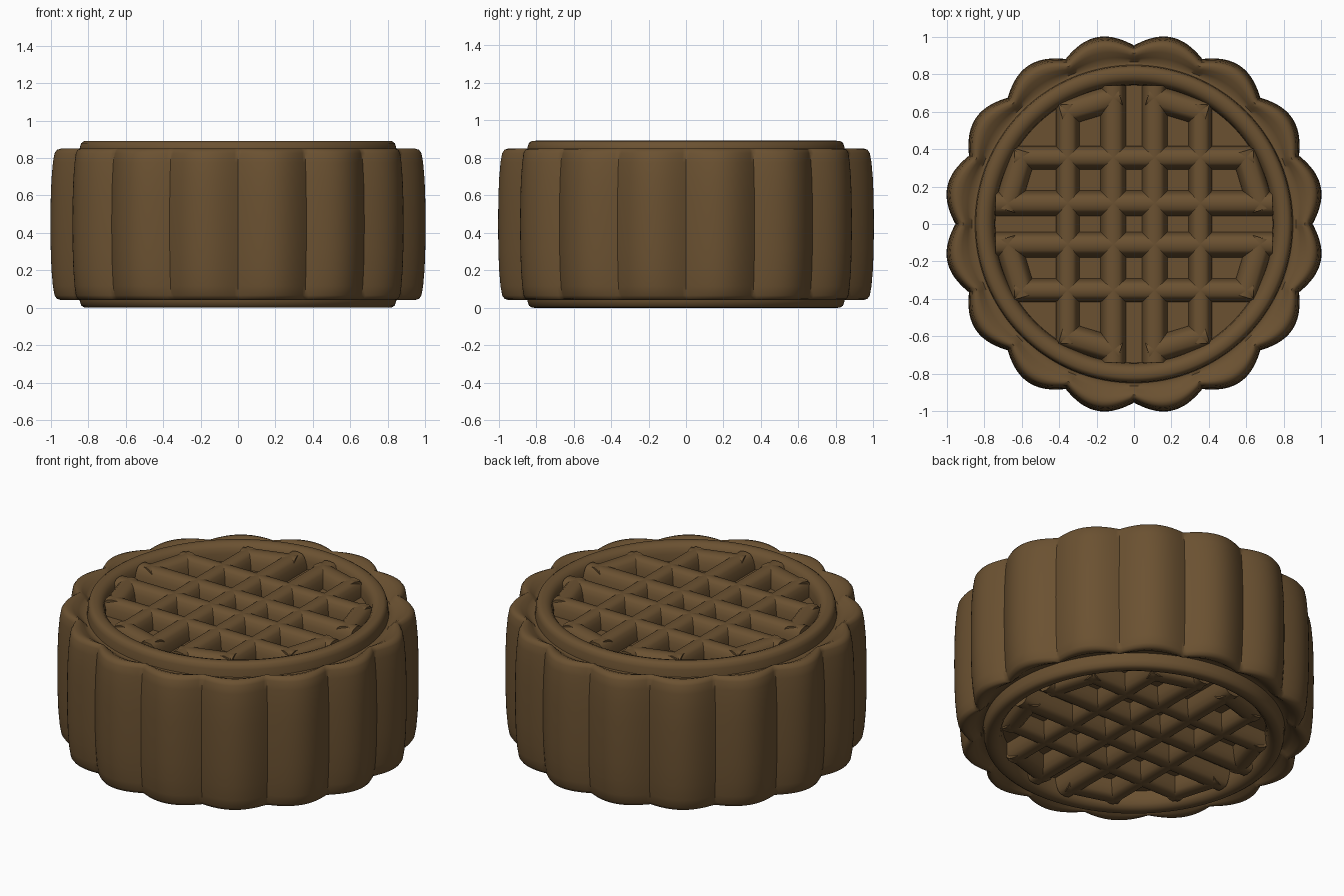
import bpy, bmesh
from math import sin, cos, pi, radians, hypot
from mathutils import Vector

if "Cube" in bpy.data.objects:
    bpy.data.objects.remove(bpy.data.objects["Cube"])

MID = 0.446      # half height; every part is built around z = 0 and mirrored
FLOOR = 0.345    # recessed floor of the lattice
LOBES = 16

crust = bpy.data.materials.new("baked brown crust")
crust.use_nodes = True
COLOUR = (0.147, 0.083, 0.031, 1)
crust.diffuse_color = COLOUR
bsdf = next(n for n in crust.node_tree.nodes if n.type == 'BSDF_PRINCIPLED')
bsdf.inputs["Base Color"].default_value = COLOUR
bsdf.inputs["Roughness"].default_value = 0.7


def finish(bm, name, angle):
    """Turn a bmesh into a smooth object mirrored top to bottom."""
    bmesh.ops.recalc_face_normals(bm, faces=bm.faces)
    mesh = bpy.data.meshes.new(name)
    bm.to_mesh(mesh)
    bm.free()
    mesh.materials.append(crust)
    obj = bpy.data.objects.new(name, mesh)
    bpy.context.collection.objects.link(obj)
    obj.location.z = MID
    mirror = obj.modifiers.new("top to bottom", 'MIRROR')
    mirror.use_axis = (False, False, True)
    mirror.merge_threshold = 0.0005
    bpy.ops.object.select_all(action='DESELECT')
    obj.select_set(True)
    bpy.context.view_layer.objects.active = obj
    bpy.ops.object.shade_smooth_by_angle(angle=radians(angle))
    return obj


def lathe(name, profile, segments, angle):
    """Revolve (radius, height, lobe depth) points; the last ring is capped."""
    bm = bmesh.new()
    rings = []
    for r, z, lobe in profile:
        ring = []
        for i in range(segments):
            a = 2 * pi * i / segments
            rad = r + lobe * abs(sin(LOBES / 2 * a))
            ring.append(bm.verts.new((rad * cos(a), rad * sin(a), z)))
        rings.append(ring)
    for low, high in zip(rings, rings[1:]):
        for i in range(segments):
            j = (i + 1) % segments
            bm.faces.new((low[i], low[j], high[j], high[i]))
    bm.faces.new(rings[-1])
    # the cap shows which way is up, so make sure it faces outward
    return finish(bm, name, angle)


# Scalloped body, the groove round its top, the raised ring and the floor
lathe("scalloped_body", [
    (0.955, 0, 0.063), (0.954, 0.13, 0.063), (0.95, 0.24, 0.063),
    (0.943, 0.33, 0.062), (0.936, 0.38, 0.06), (0.927, 0.398, 0.056),
    (0.912, 0.405, 0.048), (0.895, 0.396, 0.035), (0.88, 0.378, 0.018),
    (0.865, 0.362, 0.004), (0.85, 0.365, 0), (0.846, 0.41, 0),
    (0.838, 0.434, 0), (0.822, 0.445, 0), (0.795, 0.446, 0),
    (0.772, 0.438, 0), (0.756, 0.42, 0), (0.746, 0.39, 0),
    (0.742, FLOOR, 0)], 320, 50)

# Rounded cross-section of a lattice bar: share of half width, share of height
SECTION = [(1, -0.1), (0.97, 0.15), (0.85, 0.5), (0.68, 0.8), (0.45, 0.95), (0, 1)]
SECTION = SECTION + [(-w, h) for w, h in reversed(SECTION[:-1])]


def add_bar(bm, start, end, half_width, height=0.094):
    a, b = Vector(start), Vector(end)
    along = (b - a).normalized()
    side = Vector((-along.y, along.x))
    ends = []
    for p in (a, b):
        ends.append([bm.verts.new((*(p + side * w * half_width), FLOOR + h * height))
                     for w, h in SECTION])
    n = len(SECTION)
    for i in range(n):
        j = (i + 1) % n
        bm.faces.new((ends[0][i], ends[0][j], ends[1][j], ends[1][i]))
    bm.faces.new(ends[0])
    bm.faces.new(ends[1])


# Lattice: two long and two short bars each way, closed by slanted end bars
for name, swap in (("lengthwise_lattice", False), ("crosswise_lattice", True)):
    bm = bmesh.new()

    def place(x, y):
        return (y, x) if swap else (x, y)

    for s in (-1, 1):
        add_bar(bm, place(s * 0.11, -0.74), place(s * 0.11, 0.74), 0.069)
        add_bar(bm, place(s * 0.355, -0.64), place(s * 0.355, 0.64), 0.064)
        for t in (-1, 1):
            add_bar(bm, place(s * 0.075, t * 0.685), place(s * 0.39, t * 0.59), 0.072)
    finish(bm, name, 50)
